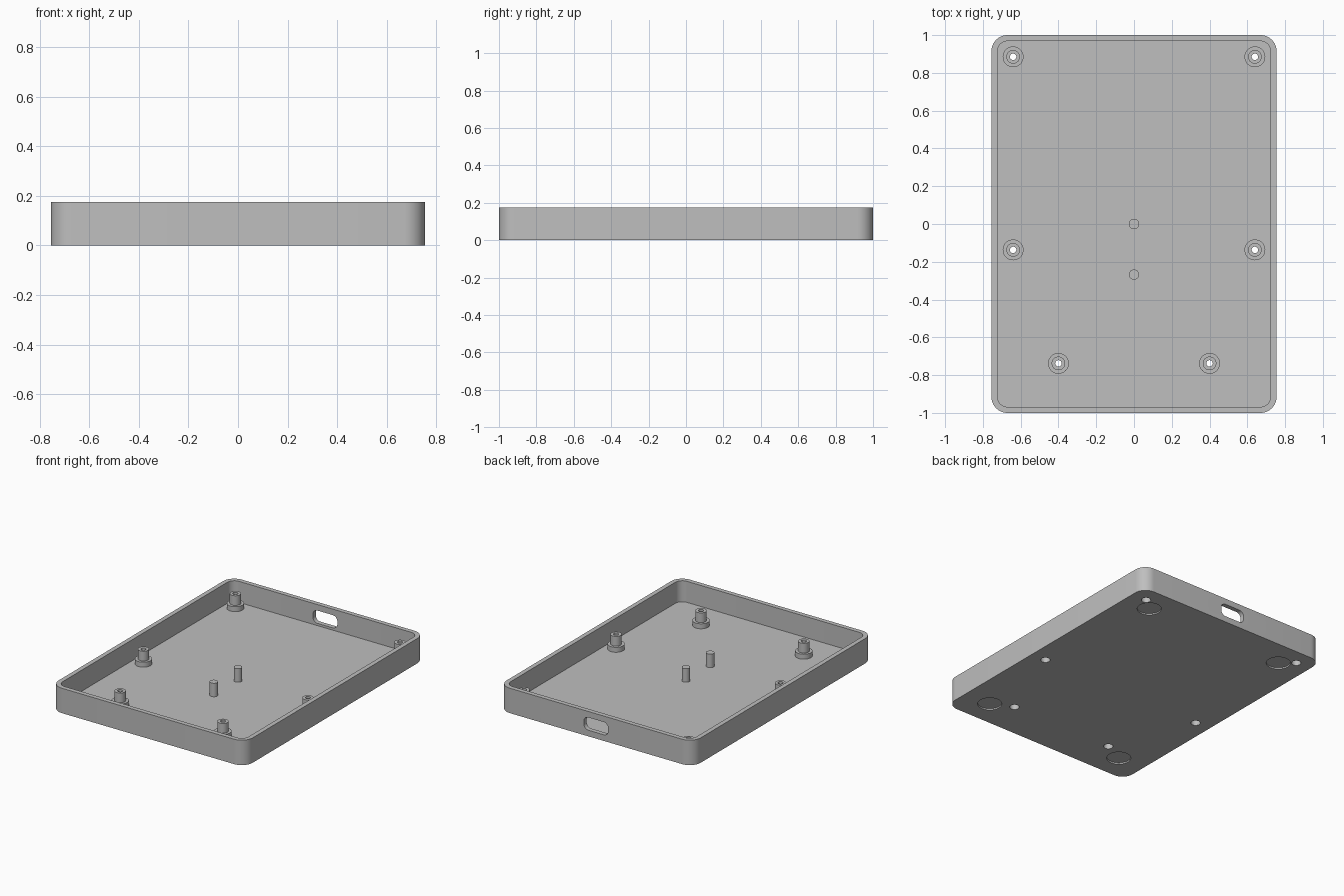
import bpy, bmesh, math
from mathutils import Matrix

if "Cube" in bpy.data.objects:
    bpy.data.objects.remove(bpy.data.objects["Cube"], do_unlink=True)

HALF_X, HALF_Y, HEIGHT = 0.755, 1.0, 0.175
WALL, FLOOR, CORNER = 0.032, 0.027, 0.085
BORE, BORE_TOP = 0.031, 0.045

grey = bpy.data.materials.new("plain_grey")
grey.use_nodes = True
colour = (0.52, 0.52, 0.52, 1)
grey.diffuse_color = colour
grey.node_tree.nodes["Principled BSDF"].inputs["Base Color"].default_value = colour


def make_object(name, bm):
    bmesh.ops.recalc_face_normals(bm, faces=bm.faces)
    mesh = bpy.data.meshes.new(name)
    bm.to_mesh(mesh)
    bm.free()
    mesh.materials.append(grey)
    obj = bpy.data.objects.new(name, mesh)
    bpy.context.collection.objects.link(obj)
    return obj


def smooth(obj):
    bpy.ops.object.select_all(action="DESELECT")
    obj.select_set(True)
    bpy.context.view_layer.objects.active = obj
    bpy.ops.object.shade_smooth_by_angle(angle=math.radians(30))


def rounded_rect(hx, hy, r, steps=10):
    points = []
    for quarter, (sx, sy) in enumerate([(1, 1), (-1, 1), (-1, -1), (1, -1)]):
        for i in range(steps + 1):
            a = (quarter + i / steps) * math.pi / 2
            points.append((sx * (hx - r) + r * math.cos(a), sy * (hy - r) + r * math.sin(a)))
    return points


def prism(name, outline, z0, z1, matrix=Matrix()):
    bm = bmesh.new()
    face = bm.faces.new([bm.verts.new((x, y, z0)) for x, y in outline])
    top = bmesh.ops.extrude_face_region(bm, geom=[face])["geom"]
    verts = [v for v in top if isinstance(v, bmesh.types.BMVert)]
    bmesh.ops.translate(bm, verts=verts, vec=(0, 0, z1 - z0))
    bm.transform(matrix)
    return make_object(name, bm)


def cylinder(name, x, y, r, z0, z1, sides=40):
    ring = [(r * math.cos(i * math.tau / sides), r * math.sin(i * math.tau / sides))
            for i in range(sides)]
    return prism(name, ring, z0, z1, Matrix.Translation((x, y, 0)))


def lathe(name, profile, x, y, sides=40):
    bm = bmesh.new()
    verts = [bm.verts.new((r, 0, z)) for r, z in profile]
    edges = [bm.edges.new(pair) for pair in zip(verts, verts[1:])]
    bmesh.ops.spin(bm, geom=verts + edges, cent=(0, 0, 0), axis=(0, 0, 1),
                   angle=math.tau, steps=sides, use_duplicate=False)
    bmesh.ops.remove_doubles(bm, verts=bm.verts, dist=0.0001)
    bm.transform(Matrix.Translation((x, y, 0)))
    return make_object(name, bm)


def cut(target, cutter):
    cutter.hide_render = True
    mod = target.modifiers.new("cut", "BOOLEAN")
    mod.operation, mod.solver, mod.object = "DIFFERENCE", "EXACT", cutter
    bpy.context.view_layer.objects.active = target
    bpy.ops.object.modifier_apply(modifier=mod.name)
    bpy.data.objects.remove(cutter, do_unlink=True)


mounts = [(s * x, y) for x, y in [(0.64, 0.885), (0.64, -0.137), (0.4, -0.738)] for s in (1, -1)]
feet = [(sx * 0.55, sy * 0.81) for sx in (1, -1) for sy in (1, -1)]

# Open tray with rounded corners
tray = prism("tray", rounded_rect(HALF_X, HALF_Y, CORNER), 0, HEIGHT)
cut(tray, prism("cavity_cutter", rounded_rect(HALF_X - WALL, HALF_Y - WALL, CORNER - WALL),
                FLOOR, HEIGHT + 0.1))

# Port opening in the back wall
upright = Matrix.Translation((0, HALF_Y, 0.088)) @ Matrix.Rotation(math.pi / 2, 4, "X")
cut(tray, prism("port_cutter", rounded_rect(0.095, 0.045, 0.036), -0.1, 0.1, upright))

# Screw bores and shallow foot recesses in the underside
for x, y in mounts:
    cut(tray, cylinder("bore_cutter", x, y, BORE, -0.05, FLOOR + 0.02))
for x, y in feet:
    cut(tray, cylinder("foot_recess_cutter", x, y, 0.079, -0.05, 0.01))
smooth(tray)

# Hollow stepped standoffs over the bores
profile = [(BORE, FLOOR), (BORE, BORE_TOP), (0.017, BORE_TOP), (0.017, 0.13),
           (0.036, 0.13), (0.036, 0.062), (0.055, 0.062), (0.055, FLOOR)]
for x, y in mounts:
    smooth(lathe("standoff", profile, x, y))

# Solid locating pins on the centre line
for y in (0, -0.268):
    smooth(cylinder("locating_pin", 0, y, 0.027, FLOOR - 0.005, 0.122))
